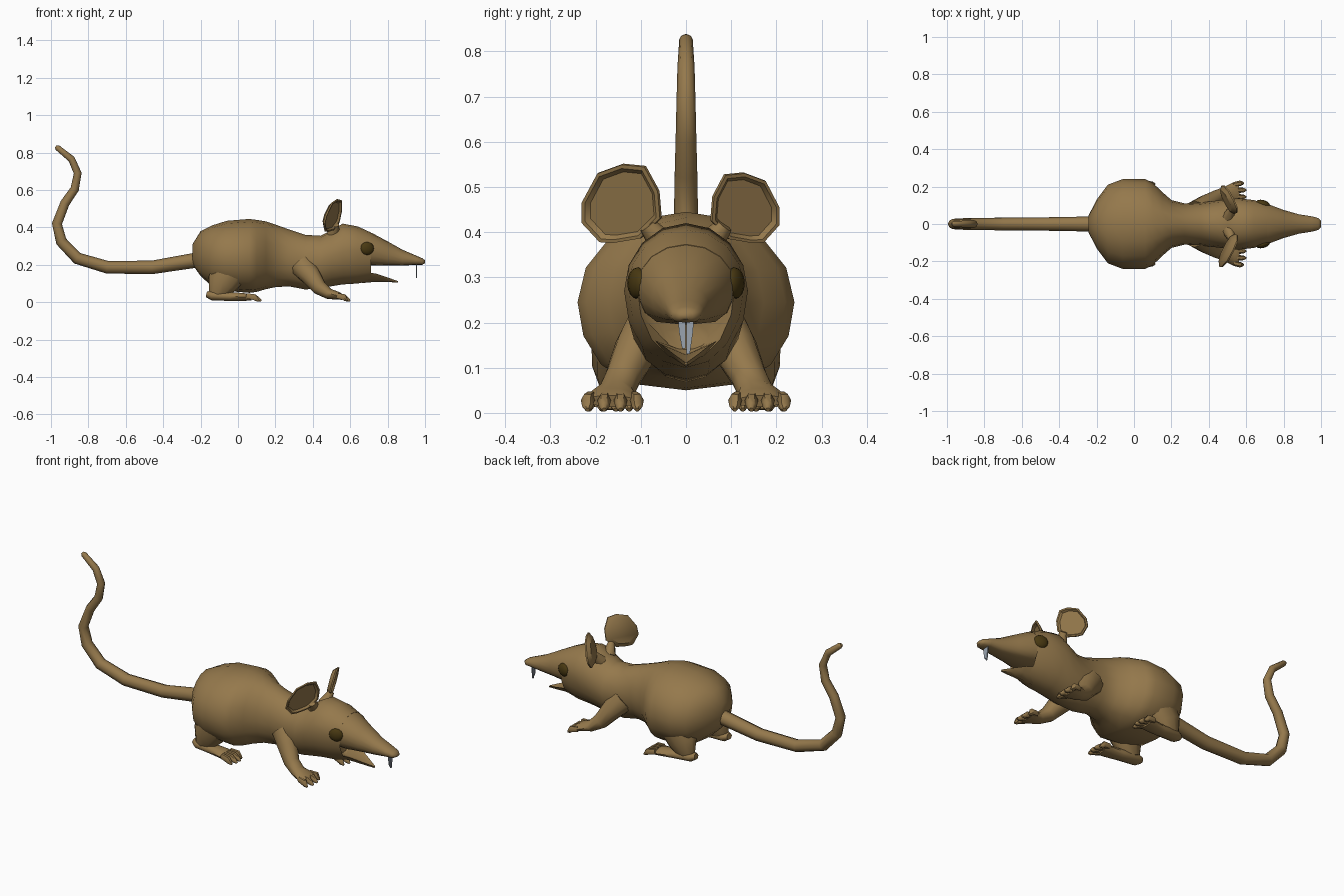
import bpy, bmesh, math
from mathutils import Vector

if "Cube" in bpy.data.objects:
    bpy.data.objects.remove(bpy.data.objects["Cube"])


def material(name, rgb):
    m = bpy.data.materials.new(name)
    m.diffuse_color = (*rgb, 1)
    m.use_nodes = True
    m.node_tree.nodes["Principled BSDF"].inputs["Base Color"].default_value = m.diffuse_color
    return m


FUR = material("brown_fur", (0.30, 0.19, 0.072))
EYE = material("dark_eye", (0.065, 0.040, 0.006))
TOOTH = material("grey_tooth", (0.32, 0.37, 0.43))


def loft(name, rings, mat=FUR, angle=55):
    """Skin a list of equal-length point rings and cap both ends."""
    bm = bmesh.new()
    loops = [[bm.verts.new(p) for p in ring] for ring in rings]
    n = len(loops[0])
    for a, b in zip(loops, loops[1:]):
        for i in range(n):
            j = (i + 1) % n
            bm.faces.new((a[i], a[j], b[j], b[i]))
    bm.faces.new(loops[0])
    bm.faces.new(loops[-1])
    bmesh.ops.recalc_face_normals(bm, faces=bm.faces)
    me = bpy.data.meshes.new(name)
    bm.to_mesh(me)
    bm.free()
    for p in me.polygons:
        p.use_smooth = True
    me.set_sharp_from_angle(angle=math.radians(angle))
    me.materials.append(mat)
    ob = bpy.data.objects.new(name, me)
    bpy.context.collection.objects.link(ob)
    return ob


def section(x, top, bottom, w, mid, power=1.0, n=16):
    """Egg-shaped cross-section; power < 1 makes the lower half fuller."""
    ring = []
    for i in range(n):
        a = 2 * math.pi * i / n
        c, s = math.cos(a), math.sin(a)
        if s < 0:
            c = math.copysign(abs(c) ** power, c)
        ring.append((x, w * c, mid + s * (top - mid if s > 0 else mid - bottom)))
    return ring


def tube(name, pts, n=8, mat=FUR):
    """Tapered tube; each point is x, y, z, side radius, up radius."""
    pos = [Vector(p[:3]) for p in pts]
    rings = []
    for i, p in enumerate(pts):
        t = (pos[min(i + 1, len(pos) - 1)] - pos[max(i - 1, 0)]).normalized()
        side = Vector((0, 1, 0))
        side = (side - t * side.dot(t)).normalized()
        up = side.cross(t)
        rings.append([pos[i] + side * p[3] * math.cos(2 * math.pi * k / n)
                      + up * p[4] * math.sin(2 * math.pi * k / n) for k in range(n)])
    return loft(name, rings, mat)


# Body and back of the head, ending in the hollow of the mouth
body = [
    (-.243, .31, .20, .045, .25, 1), (-.20, .38, .14, .13, .25, .8),
    (-.14, .41, .085, .21, .245, .7), (-.06, .435, .06, .24, .245, .7),
    (.06, .445, .05, .24, .245, .7), (.10, .44, .055, .22, .245, .75),
    (.15, .432, .07, .172, .245, .8), (.20, .415, .08, .128, .24, .9),
    (.27, .39, .085, .11, .235, 1), (.36, .36, .068, .115, .22, 1),
    (.44, .355, .075, .125, .22, 1), (.50, .385, .085, .132, .25, 1),
    (.56, .42, .095, .137, .27, 1), (.64, .405, .10, .128, .28, 1),
    (.71, .373, .115, .108, .28, 1), (.66, .20, .14, .05, .17, 1)]
loft("body", [section(*s) for s in body])

# Upper snout with a flattened underside
snout = [
    (.66, .39, .20, .115, .29), (.72, .368, .195, .105, .28),
    (.80, .325, .195, .075, .255), (.88, .28, .195, .052, .235),
    (.95, .25, .20, .041, .225), (.985, .235, .20, .032, .218),
    (1.0, .224, .208, .016, .216)]
loft("snout", [section(*s, .5) for s in snout])

# Lower jaw: pointed wedge with a dished top
jaw = []
for x, top, bottom, w in ((.66, .165, .102, .08), (.74, .152, .109, .055),
                          (.80, .132, .108, .03), (.855, .113, .108, .004)):
    dish = bottom + (top - bottom) * .45
    jaw.append([(x, -w, top), (x, -w * .6, (top + bottom) / 2 - .006), (x, 0, bottom),
                (x, w * .6, (top + bottom) / 2 - .006), (x, w, top), (x, 0, dish)])
loft("lower_jaw", jaw)

# Tail curling up behind
tail = [(-.17, .228, .046), (-.24, .222, .040), (-.46, .186, .036), (-.70, .187, .034),
        (-.86, .235, .032), (-.945, .325, .030), (-.968, .42, .027), (-.925, .53, .025),
        (-.873, .605, .023), (-.857, .69, .021), (-.89, .765, .019), (-.965, .826, .015),
        (-.975, .832, .008)]
tube("tail", [(x, 0, z, r, r) for x, z, r in tail])

# Ear outline as sideways distance and height
EAR = [(.14, .55), (.09, .545), (.06, .49), (.055, .43), (.10, .385),
       (.16, .375), (.19, .377), (.23, .42), (.23, .465), (.195, .53)]


def ear(name, s, wide, tall):
    normal = Vector((.87, .42 * s, -.2))
    pts = []
    for u, z in EAR:
        u, z = .057 + (u - .055) * wide, .375 + (z - .375) * tall
        pts.append(Vector((.575 - .45 * u + .25 * (z - .45), s * u, z)))
    mid = sum(pts, Vector()) / len(pts)

    def ring(scale, depth):
        return [mid + (p - mid) * scale + normal * depth for p in pts]
    loft(name, [ring(.75, -.026), ring(1, -.008), ring(.99, 0),
                ring(.9, 0), ring(.8, -.01)], angle=40)


ear("ear_right", -1, 1, 1)
ear("ear_left", 1, .86, .89)

for s, side in ((-1, "right"), (1, "left")):
    # Ear root
    tube("ear_root_" + side, [(.51, s * .04, .36, .035, .035),
                              (.525, s * .085, .415, .02, .016)], 8)

    # Eye bulging from the side of the head
    bpy.ops.mesh.primitive_uv_sphere_add(segments=12, ring_count=8, radius=1,
                                         location=(.69, s * .107, .287),
                                         rotation=(0, 0, -s * .3))
    eye = bpy.context.object
    eye.name = "eye_" + side
    eye.scale = (.039, .021, .035)
    eye.data.materials.append(EYE)
    bpy.ops.object.shade_smooth()

    # Front leg and paw
    tube("front_leg_" + side, [
        (.34, s * .07, .20, .06, .07), (.39, s * .11, .14, .05, .055),
        (.435, s * .14, .078, .04, .042), (.485, s * .155, .045, .042, .03),
        (.535, s * .163, .034, .058, .022), (.56, s * .165, .026, .055, .014)], 10)

    # Hind leg and long foot
    tube("hind_leg_" + side, [(-.04, s * .14, .17, .07, .10),
                              (-.085, s * .148, .10, .06, .085),
                              (-.11, s * .15, .04, .035, .05)], 10)
    tube("hind_foot_" + side, [
        (-.168, s * .148, .042, .02, .016), (-.14, s * .15, .036, .036, .027),
        (-.04, s * .157, .03, .038, .025), (.03, s * .165, .028, .046, .022),
        (.07, s * .17, .022, .044, .014)], 10)

    # Four toes on each paw, slightly fanned
    for k in range(4):
        f = k - 1.5
        reach = .012 * abs(f)
        for part, x, y, gap, length in (("front", .53, .163, .031, .075),
                                        ("hind", .045, .17, .025, .085)):
            y0, y1 = s * (y + f * gap), s * (y + f * gap * 1.18)
            tip = x + length - reach
            tube(f"{part}_toe_{side}_{k + 1}", [
                (x, y0, .034, .013, .016), (x + length * .5, y1, .027, .015, .018),
                (tip - .012, y1, .014, .012, .012), (tip, y1, .007, .005, .005)], 6)

    # Upper incisor, a thin tapering plate
    drop = .13 if s > 0 else .142
    loft("tooth_" + side, [[(x, s * (.0015 + y), z) for x, y in
                            ((.951, 0), (.957, 0), (.957, w), (.951, w))]
                           for z, w in ((.212, .016), (.18, .014), (drop, .007))], TOOTH, 30)
